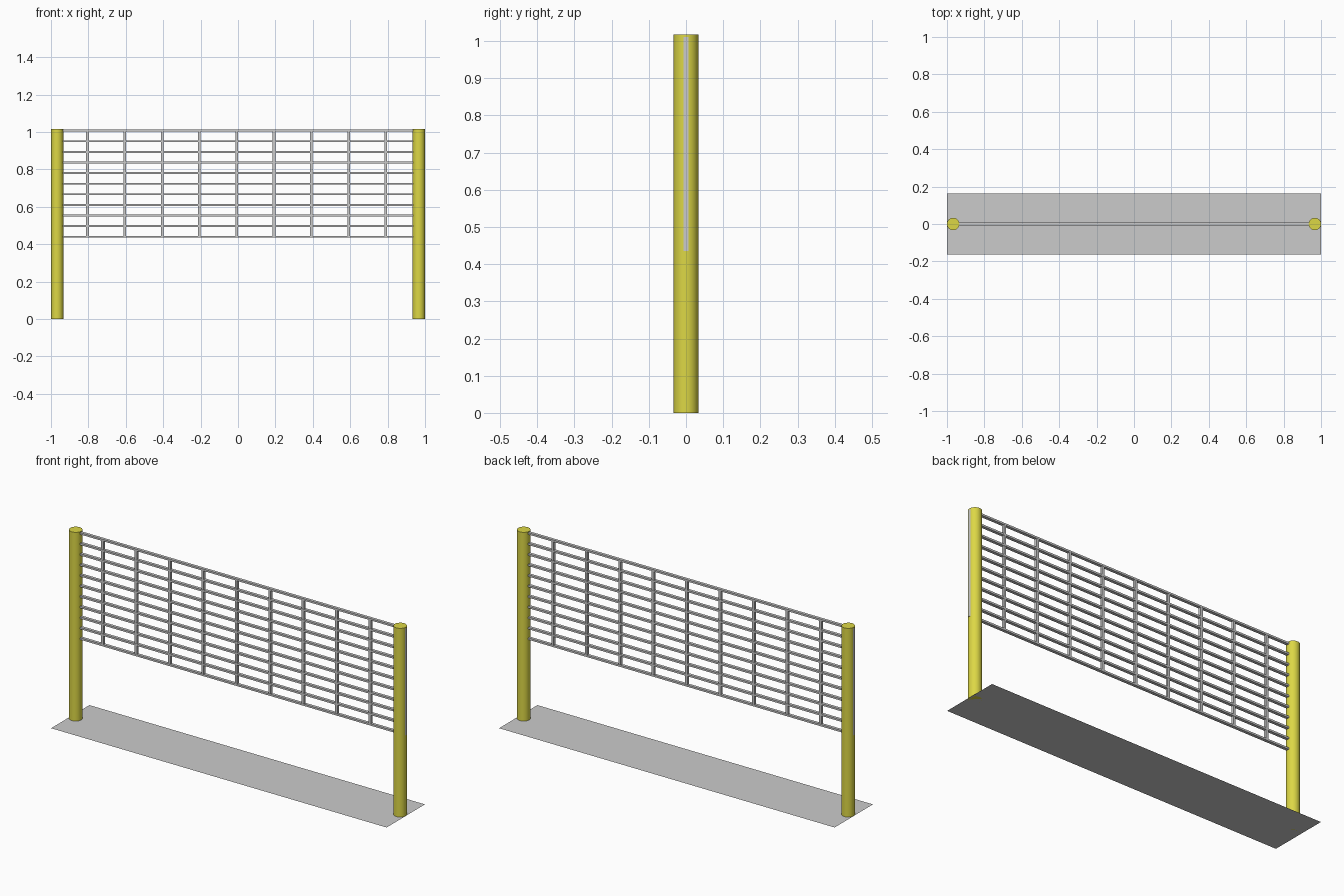
import bpy

if "Cube" in bpy.data.objects:
    bpy.data.objects.remove(bpy.data.objects["Cube"])

yellow = bpy.data.materials.new("yellow_paint")
yellow.diffuse_color = (0.72, 0.68, 0.06, 1)
yellow.use_nodes = True
yellow.node_tree.nodes["Principled BSDF"].inputs["Base Color"].default_value = yellow.diffuse_color

POST_R, POST_H, POST_X = 0.033, 1.017, 0.967
NET_LOW, NET_HIGH = 0.44, 1.007
ROWS, COLS = 11, 11


def box(name, x, z, sx, sy, sz):
    bpy.ops.mesh.primitive_cube_add(size=1, location=(x, 0, z))
    ob = bpy.context.object
    ob.name = name
    ob.scale = (sx, sy, sz)
    bpy.ops.object.transform_apply(location=False, rotation=False, scale=True)
    return ob


# Ground strip
bpy.ops.mesh.primitive_plane_add(size=1)
ground = bpy.context.object
ground.name = "ground_strip"
ground.scale = (2, 0.326, 1)

# Round end posts
for side, label in ((-1, "left"), (1, "right")):
    bpy.ops.mesh.primitive_cylinder_add(vertices=32, radius=POST_R, depth=POST_H,
                                        location=(side * POST_X, 0, POST_H / 2))
    post = bpy.context.object
    post.name = label + "_post"
    post.data.materials.append(yellow)
    bpy.ops.object.shade_smooth_by_angle()

# Horizontal net cords
for i in range(ROWS):
    z = NET_LOW + (NET_HIGH - NET_LOW) * i / (ROWS - 1)
    box("horizontal_cord", 0, z, 1.96, 0.016, 0.01)

# Vertical net cords, the outermost pair set into the posts
for i in range(COLS):
    x = -1.004 + 0.1994 * i
    x = max(-0.994, min(0.994, x))
    if i == COLS - 1:
        x = 0.994
    box("vertical_cord", x, (NET_LOW + NET_HIGH) / 2,
        0.014, 0.014, NET_HIGH - NET_LOW + 0.008)
